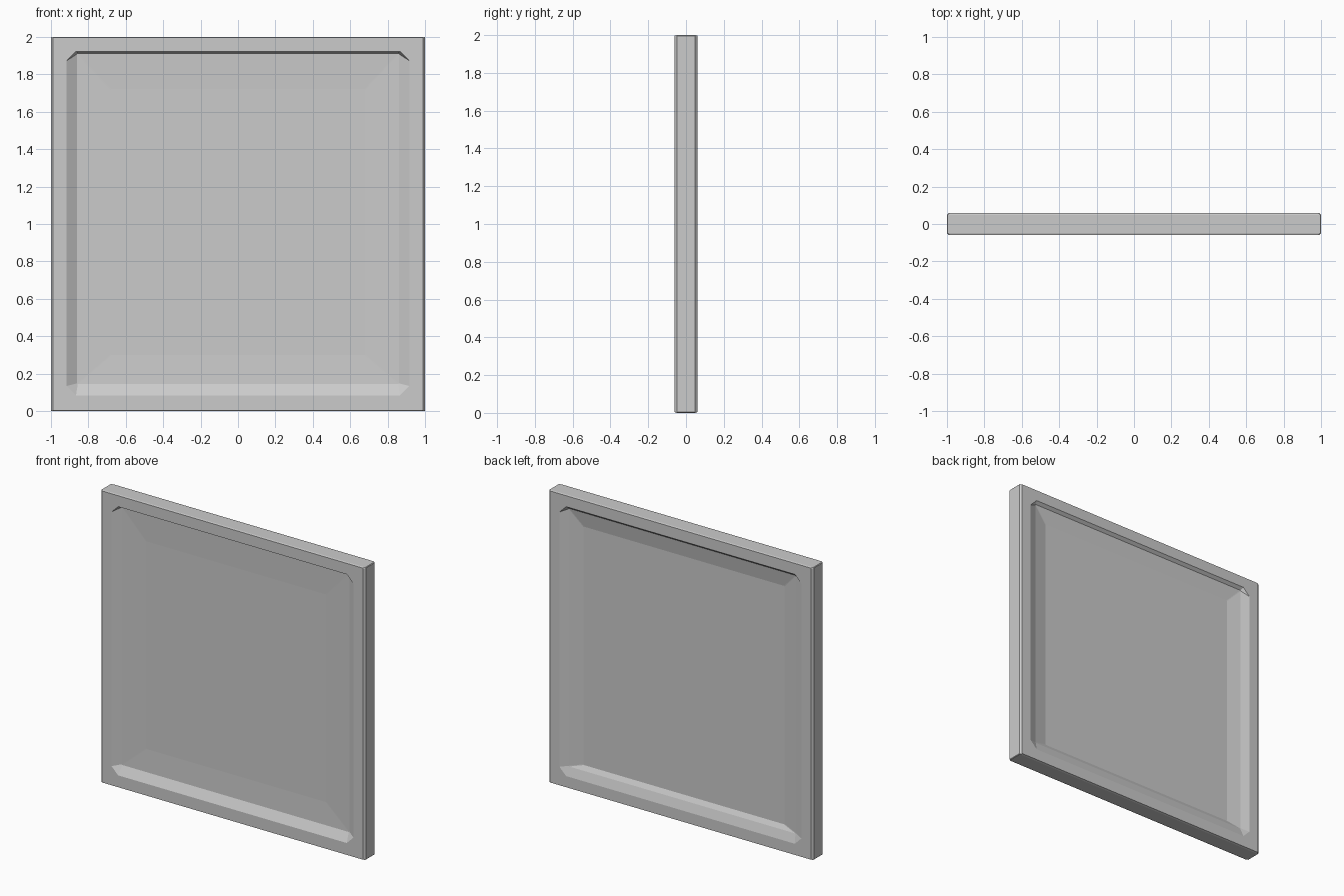
import bpy, bmesh

if "Cube" in bpy.data.objects:
    bpy.data.objects.remove(bpy.data.objects["Cube"])


def ring(l, r, b, t, y, cut=0.004):
    """Corner-cut rectangle in the XZ plane at depth y."""
    c = cut
    return [(l + c, y, b), (r - c, y, b), (r, y, b + c), (r, y, t - c),
            (r - c, y, t), (l + c, y, t), (l, y, t - c), (l, y, b + c)]


def loft(name, rings, closed):
    """Skin successive rings; either join last to first or cap both ends."""
    bm = bmesh.new()
    loops = [[bm.verts.new(p) for p in r] for r in rings]
    pairs = list(zip(loops, loops[1:]))
    if closed:
        pairs.append((loops[-1], loops[0]))
    else:
        bm.faces.new(loops[0])
        bm.faces.new(loops[-1])
    for a, b in pairs:
        for i in range(8):
            j = (i + 1) % 8
            bm.faces.new((a[i], a[j], b[j], b[i]))
    bmesh.ops.recalc_face_normals(bm, faces=bm.faces)
    mesh = bpy.data.meshes.new(name)
    bm.to_mesh(mesh)
    bm.free()
    obj = bpy.data.objects.new(name, mesh)
    bpy.context.collection.objects.link(obj)
    return obj


H = 0.06  # half thickness

# Square border with eased outer edges and sloped inner lips
loft("frame", [
    ring(-0.988, 0.988, 0.004, 1.997, -H),
    ring(-0.915, 0.915, 0.085, 1.922, -H, 0.05),
    ring(-0.86, 0.86, 0.145, 1.912, -0.026),
    ring(-0.86, 0.86, 0.14, 1.905, 0.04),
    ring(-0.915, 0.915, 0.08, 1.922, H, 0.05),
    ring(-0.988, 0.988, 0.004, 1.997, H),
    ring(-1.0, 1.0, 0.0, 2.0, H - 0.012),
    ring(-1.0, 1.0, 0.0, 2.0, -H + 0.012),
], True)

# Thin infill panel, dished gently on the front and more clearly on the back
loft("panel", [
    ring(-0.68, 0.68, 0.3, 1.72, -0.02),
    ring(-0.86, 0.86, 0.145, 1.912, -0.026),
    ring(-0.86, 0.86, 0.14, 1.905, 0.04),
    ring(-0.76, 0.76, 0.17, 1.8, 0.022),
], False)
